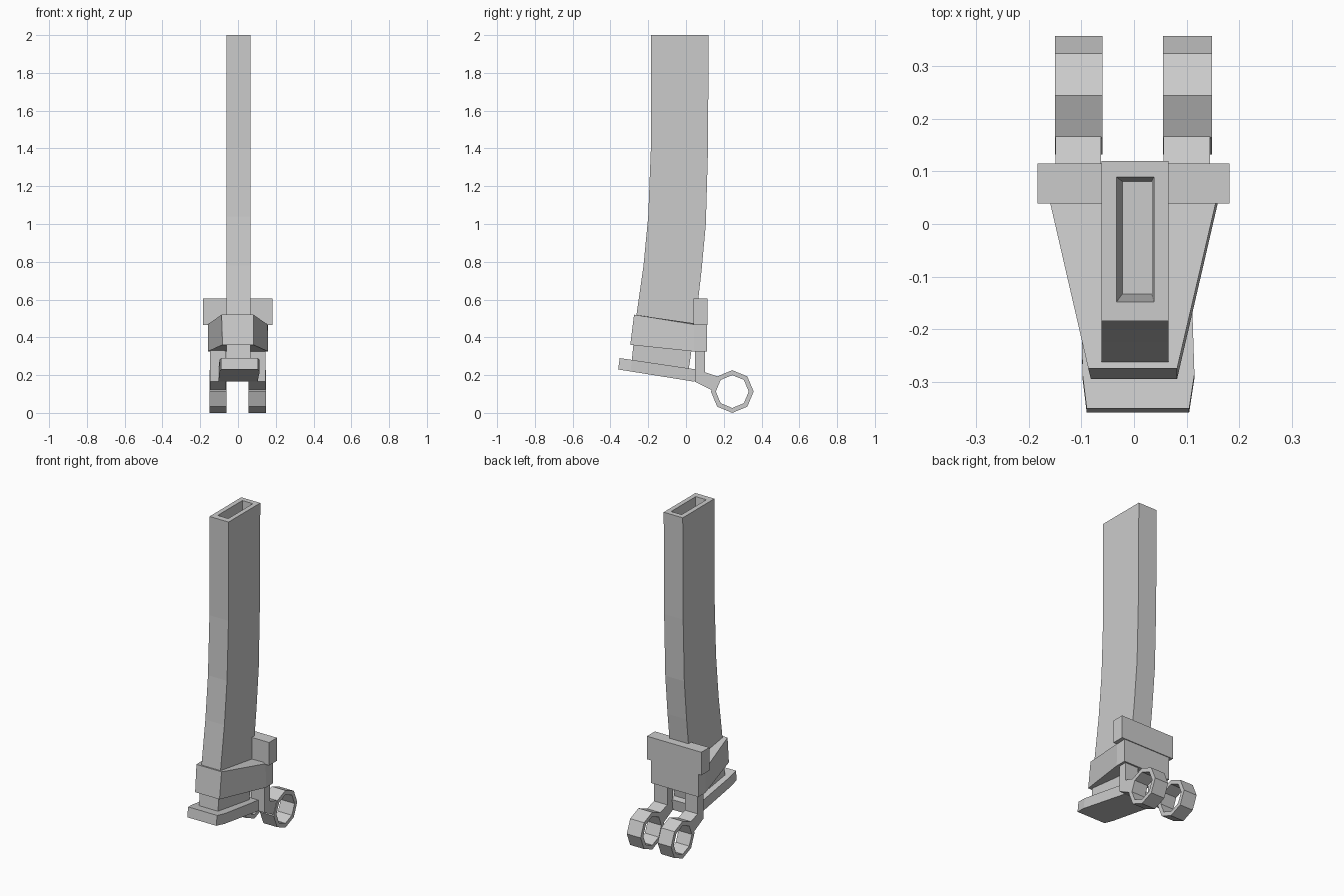
import bpy, bmesh
from math import cos, sin, pi

if "Cube" in bpy.data.objects:
    bpy.data.objects.remove(bpy.data.objects["Cube"])


def loft(name, rings):
    """Bridge successive equal-length point rings and cap both ends."""
    bm = bmesh.new()
    loops = [[bm.verts.new(p) for p in ring] for ring in rings]
    n = len(loops[0])
    for a, b in zip(loops, loops[1:]):
        for i in range(n):
            j = (i + 1) % n
            bm.faces.new((a[i], a[j], b[j], b[i]))
    bm.faces.new(loops[0][::-1])
    bm.faces.new(loops[-1])
    bmesh.ops.recalc_face_normals(bm, faces=bm.faces)
    mesh = bpy.data.meshes.new(name)
    bm.to_mesh(mesh)
    bm.free()
    obj = bpy.data.objects.new(name, mesh)
    bpy.context.collection.objects.link(obj)
    return obj


def rect(x0, x1, y0, z0, y1, z1):
    """Rectangle across x from a front (y0, z0) to a back (y1, z1) edge."""
    return [(x0, y0, z0), (x1, y0, z0), (x1, y1, z1), (x0, y1, z1)]


def extrude_x(name, profile, x0, x1):
    return loft(name, [[(x, y, z) for y, z in profile] for x in (x0, x1)])


# Curved tube with a recessed opening in its top
stations = [(-0.29, 0.25, 0.01, 0.20), (-0.262, 0.52, 0.052, 0.49),
            (-0.225, 0.78, 0.083, 0.76), (-0.20, 1.04, 0.105, 1.0),
            (-0.186, 1.4, 0.116, 1.38), (-0.185, 2.0, 0.12, 2.0)]
tube = [rect(-0.062, 0.066, *s) for s in stations]
tube.append(rect(-0.033, 0.038, -0.148, 2.0, 0.089, 2.0))
tube.append(rect(-0.022, 0.034, -0.133, 1.84, 0.081, 1.84))
loft("curved_tube", tube)

# Sloping base plate
plan = [(-0.09, -0.355), (0.105, -0.355), (0.115, -0.29), (0.104, 0.05),
        (-0.104, 0.05), (-0.098, -0.29)]


def plate_z(y, front, back):
    return front + (back - front) * (y + 0.355) / 0.405


loft("base_plate", [
    [(x, y - 0.004, plate_z(y, 0.23, 0.165)) for x, y in plan],
    [(x, y + 0.004, plate_z(y, 0.29, 0.23)) for x, y in plan]])

# Tapered collar around the tube
loft("collar", [
    [(-0.082, -0.295, 0.36), (0.082, -0.295, 0.36), (0.16, 0.042, 0.325),
     (0.16, 0.11, 0.325), (-0.16, 0.11, 0.325), (-0.16, 0.042, 0.325)],
    [(-0.087, -0.275, 0.52), (0.082, -0.275, 0.52), (0.156, 0.042, 0.468),
     (0.16, 0.11, 0.465), (-0.16, 0.11, 0.465), (-0.16, 0.042, 0.468)]])

# Cross block above the collar
extrude_x("cross_block", [(0.039, 0.465), (0.115, 0.465), (0.115, 0.605), (0.039, 0.605)],
          -0.184, 0.182)

# Two bent arms, each ending in an eight-sided ring
arm = [(0.047, 0.335), (0.10, 0.335), (0.10, 0.215), (0.168, 0.193),
       (0.136, 0.12), (0.047, 0.165)]
CY, CZ = 0.245, 0.113
for side, x0, x1 in (("left", -0.15, -0.06), ("right", 0.055, 0.148)):
    extrude_x(side + "_arm", arm, x0 + 0.001, x1 - 0.003)
    bm = bmesh.new()
    loops = []
    for r, x in ((0.113, x0), (0.113, x1), (0.087, x1), (0.087, x0)):
        loops.append([bm.verts.new((x, CY + r * cos(k * pi / 4), CZ + r * sin(k * pi / 4)))
                      for k in range(8)])
    for i in range(4):
        a, b = loops[i], loops[(i + 1) % 4]
        for k in range(8):
            m = (k + 1) % 8
            bm.faces.new((a[k], a[m], b[m], b[k]))
    bmesh.ops.recalc_face_normals(bm, faces=bm.faces)
    mesh = bpy.data.meshes.new(side + "_ring")
    bm.to_mesh(mesh)
    bm.free()
    bpy.context.collection.objects.link(bpy.data.objects.new(side + "_ring", mesh))
